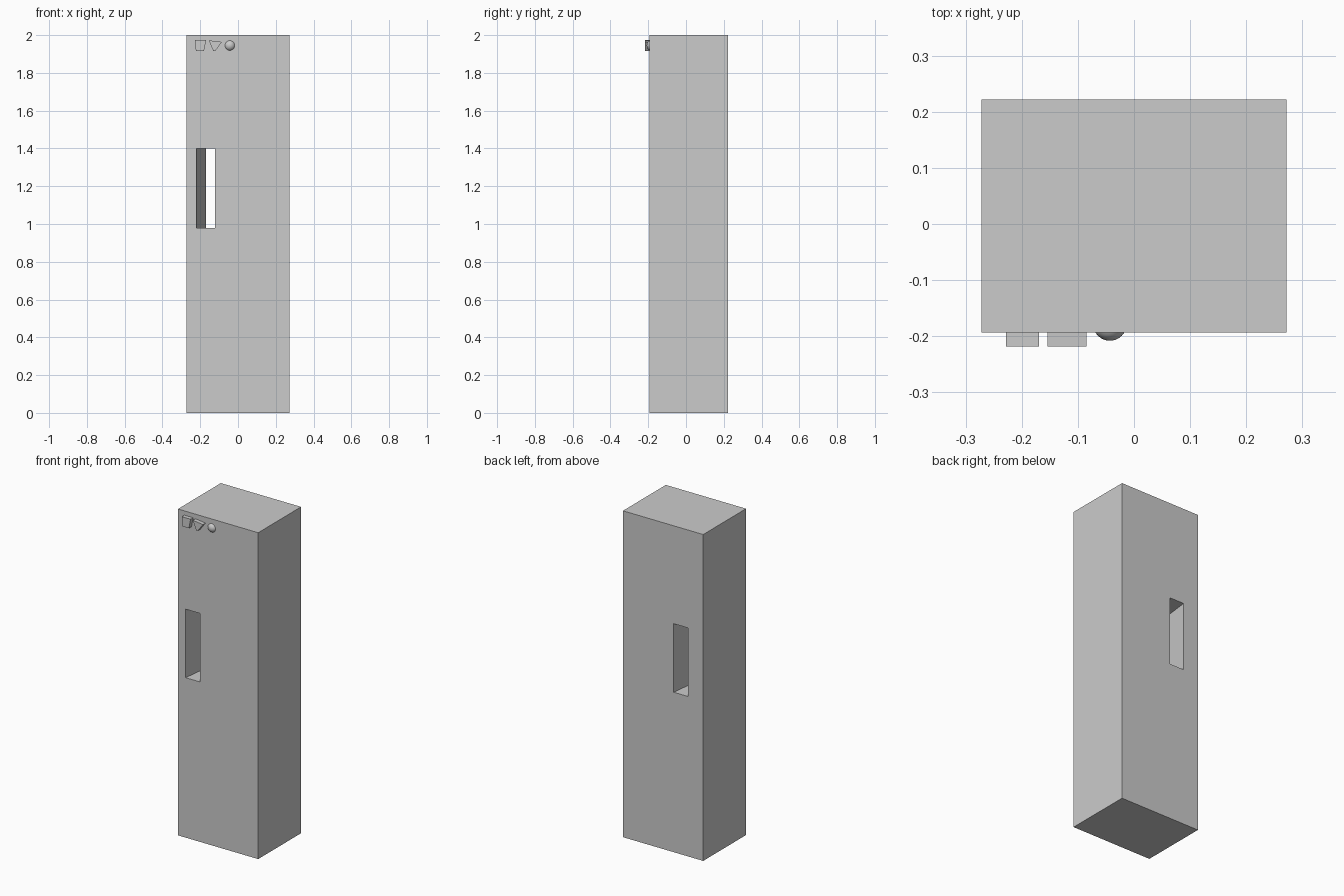
import bpy
import bmesh

if "Cube" in bpy.data.objects:
    bpy.data.objects.remove(bpy.data.objects["Cube"])

X = 0.272
Y_FRONT, Y_BACK = -0.193, 0.222
HEIGHT = 2.0


def finish(name, bm):
    bmesh.ops.recalc_face_normals(bm, faces=bm.faces)
    mesh = bpy.data.meshes.new(name)
    bm.to_mesh(mesh)
    bm.free()
    obj = bpy.data.objects.new(name, mesh)
    bpy.context.collection.objects.link(obj)
    return obj


def loft(name, front, back):
    """Closed solid between two matching outlines."""
    bm = bmesh.new()
    a = [bm.verts.new(p) for p in front]
    b = [bm.verts.new(p) for p in back]
    bm.faces.new(a)
    bm.faces.new(b[::-1])
    n = len(a)
    for i in range(n):
        j = (i + 1) % n
        bm.faces.new((a[i], a[j], b[j], b[i]))
    return finish(name, bm)


def rect(x0, x1, z0, z1, y):
    return [(x0, y, z0), (x1, y, z0), (x1, y, z1), (x0, y, z1)]


def plate(name, outline, y0, y1):
    """Outline in x and z, raised along y."""
    return loft(name, [(x, y0, z) for x, z in outline],
                [(x, y1, z) for x, z in outline])


# Tall cabinet body
body = loft("cabinet_body", rect(-X, X, 0, HEIGHT, Y_FRONT),
            rect(-X, X, 0, HEIGHT, Y_BACK))

# Slot passing obliquely from front to back
# (continued slightly beyond both faces so the cut is clean)
span = Y_BACK - Y_FRONT
extra = 0.1
lean = 0.05 * extra / span
cutter = loft("slot_cutter",
              rect(-0.22 - lean, -0.122 - lean, 0.98, 1.40, Y_FRONT - extra),
              rect(-0.17 + lean, -0.072 + lean, 0.98, 1.40, Y_BACK + extra))
cutter.hide_render = True
mod = body.modifiers.new("slot", 'BOOLEAN')
mod.operation = 'DIFFERENCE'
mod.solver = 'EXACT'
mod.object = cutter
bpy.context.view_layer.objects.active = body
bpy.ops.object.modifier_apply(modifier="slot")
bpy.data.objects.remove(cutter)

# Small raised controls near the top of the front
plate("tapered_button",
      [(-0.228, 1.974), (-0.223, 1.916), (-0.18, 1.916), (-0.169, 1.974)],
      -0.218, Y_FRONT + 0.003)
plate("slanted_tab",
      [(-0.154, 1.972), (-0.131, 1.916), (-0.120, 1.916), (-0.085, 1.964)],
      -0.218, Y_FRONT + 0.003)

# Round knob, partly sunk into the front
bpy.ops.mesh.primitive_uv_sphere_add(segments=32, ring_count=16, radius=1,
                                     location=(-0.043, Y_FRONT + 0.015, 1.945))
knob = bpy.context.object
knob.name = "round_knob"
knob.scale = (0.03, 0.03, 0.03)
bpy.ops.object.transform_apply(location=False, rotation=False, scale=True)
bpy.ops.object.shade_smooth()
